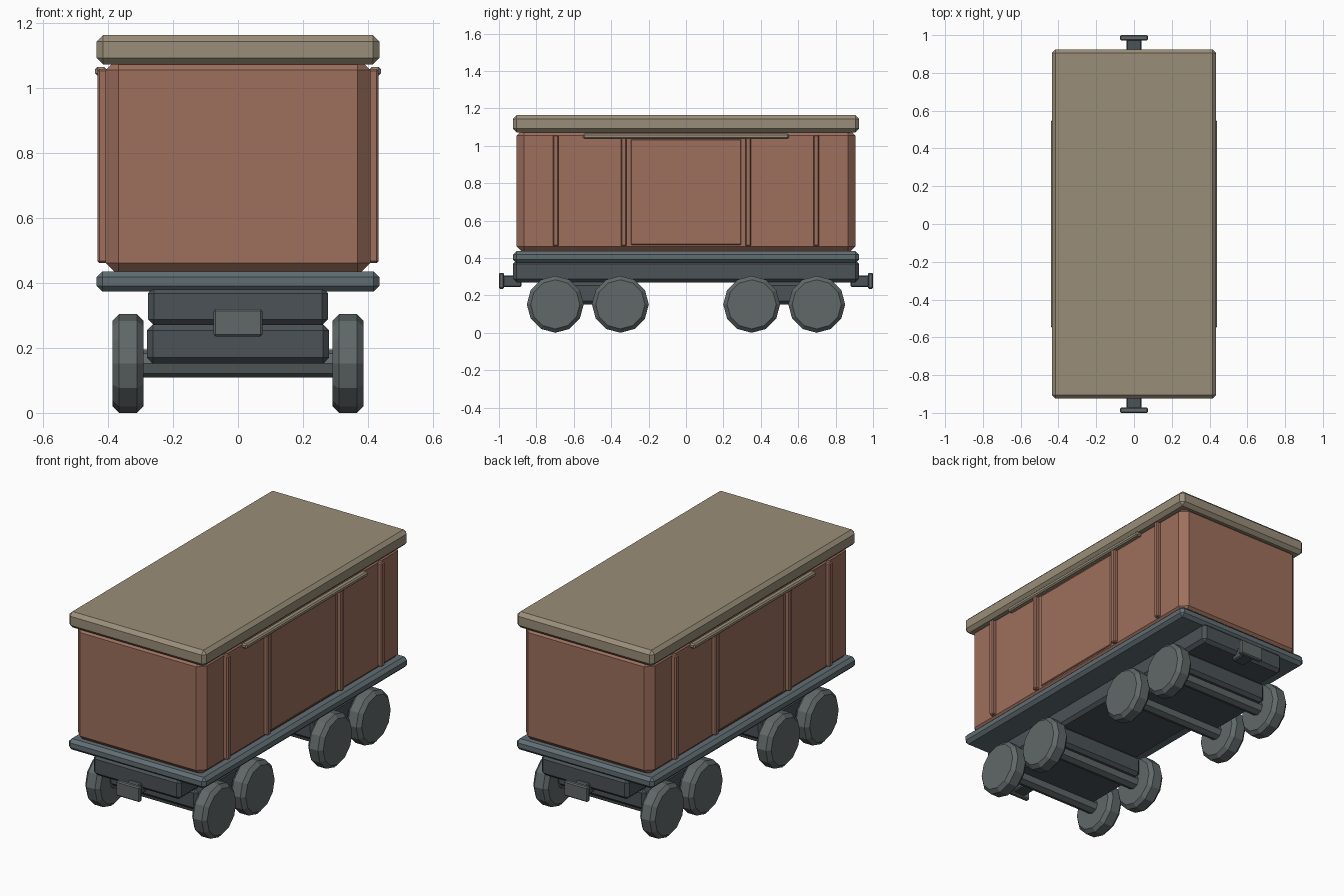
import bpy, bmesh, math
from mathutils import Matrix

if "Cube" in bpy.data.objects:
    bpy.data.objects.remove(bpy.data.objects["Cube"])


def mat(name, rgb):
    m = bpy.data.materials.new(name)
    m.diffuse_color = (*rgb, 1)
    m.use_nodes = True
    m.node_tree.nodes["Principled BSDF"].inputs["Base Color"].default_value = m.diffuse_color
    return m


RUST = mat("rust_paint", (0.34, 0.16, 0.11))
ROOF = mat("roof_paint", (0.32, 0.27, 0.19))
DECK = mat("deck_steel", (0.12, 0.155, 0.17))
DARK = mat("dark_steel", (0.07, 0.085, 0.095))
WHEEL = mat("wheel_steel", (0.12, 0.14, 0.14))


def finish(bm, name, material):
    me = bpy.data.meshes.new(name)
    bm.to_mesh(me)
    bm.free()
    me.materials.append(material)
    ob = bpy.data.objects.new(name, me)
    bpy.context.collection.objects.link(ob)
    return ob


def box(name, x, y, z, bevel, material):
    """Chamfered box from (min, max) ranges."""
    bm = bmesh.new()
    size = [b - a for a, b in (x, y, z)]
    mid = [(a + b) / 2 for a, b in (x, y, z)]
    bmesh.ops.create_cube(bm, size=1, matrix=Matrix.Translation(mid) @ Matrix.Diagonal((*size, 1)))
    bmesh.ops.bevel(bm, geom=bm.edges[:], offset=bevel, segments=1, affect='EDGES')
    return finish(bm, name, material)


def side_box(name, side, x, y, z, bevel, material):
    xs = sorted(side * v for v in x)
    return box(name, xs, y, z, bevel, material)


def rod(name, x, y, z, radius, sides, bevel, material):
    """Cylinder lying along x with chamfered rims."""
    bm = bmesh.new()
    m = Matrix.Translation(((x[0] + x[1]) / 2, y, z)) @ Matrix.Rotation(math.pi / 2, 4, 'Y')
    bmesh.ops.create_cone(bm, cap_ends=True, segments=sides, radius1=radius, radius2=radius,
                          depth=x[1] - x[0], matrix=m)
    if bevel:
        rims = [e for e in bm.edges if any(len(f.verts) > 4 for f in e.link_faces)]
        bmesh.ops.bevel(bm, geom=rims, offset=bevel, segments=1, affect='EDGES')
    return finish(bm, name, material)


# Main shell, roof and underframe
box("body", (-0.408, 0.408), (-0.905, 0.905), (0.422, 1.095), 0.04, RUST)
box("roof", (-0.435, 0.435), (-0.925, 0.925), (1.072, 1.163), 0.02, ROOF)
box("deck", (-0.435, 0.435), (-0.925, 0.925), (0.373, 0.436), 0.018, DECK)
box("centre_sill", (-0.277, 0.277), (-0.925, 0.925), (0.27, 0.386), 0.018, DARK)

# Side doors, ribs and door rails
for s, tag in ((-1, "left"), (1, "right")):
    side_box(f"{tag}_door", s, (0.39, 0.415), (-0.295, 0.295), (0.47, 1.035), 0.004, RUST)
    side_box(f"{tag}_door_rail", s, (0.405, 0.44), (-0.55, 0.55), (1.038, 1.065), 0.007, ROOF)
    for i, y in enumerate((-0.697, -0.332, 0.332, 0.697)):
        side_box(f"{tag}_rib_{i}", s, (0.395, 0.433), (y - 0.015, y + 0.015),
                 (0.462, 1.058), 0.006, RUST)

# Trucks, wheels and couplers at both ends
for e, tag in ((-1, "front"), (1, "back")):
    c = e * 0.525
    box(f"{tag}_truck", (-0.28, 0.28), (c - 0.25, c + 0.25), (0.152, 0.272), 0.018, DARK)
    for i, dy in enumerate((-0.174, 0.174)):
        rod(f"{tag}_axle_{i}", (-0.31, 0.31), c + dy, 0.152, 0.043, 8, 0, WHEEL)
        for s in (-1, 1):
            xs = sorted((s * 0.291, s * 0.386))
            rod(f"{tag}_wheel_{i}_{'left' if s < 0 else 'right'}", xs, c + dy, 0.152,
                0.152, 12, 0.02, WHEEL)
    box(f"{tag}_coupler_shank", (-0.04, 0.04), sorted((e * 0.88, e * 0.98)), (0.245, 0.307), 0.006, DARK)
    box(f"{tag}_coupler_plate", (-0.075, 0.075), sorted((e * 0.972, e * 1.0)), (0.235, 0.32), 0.006, WHEEL)
